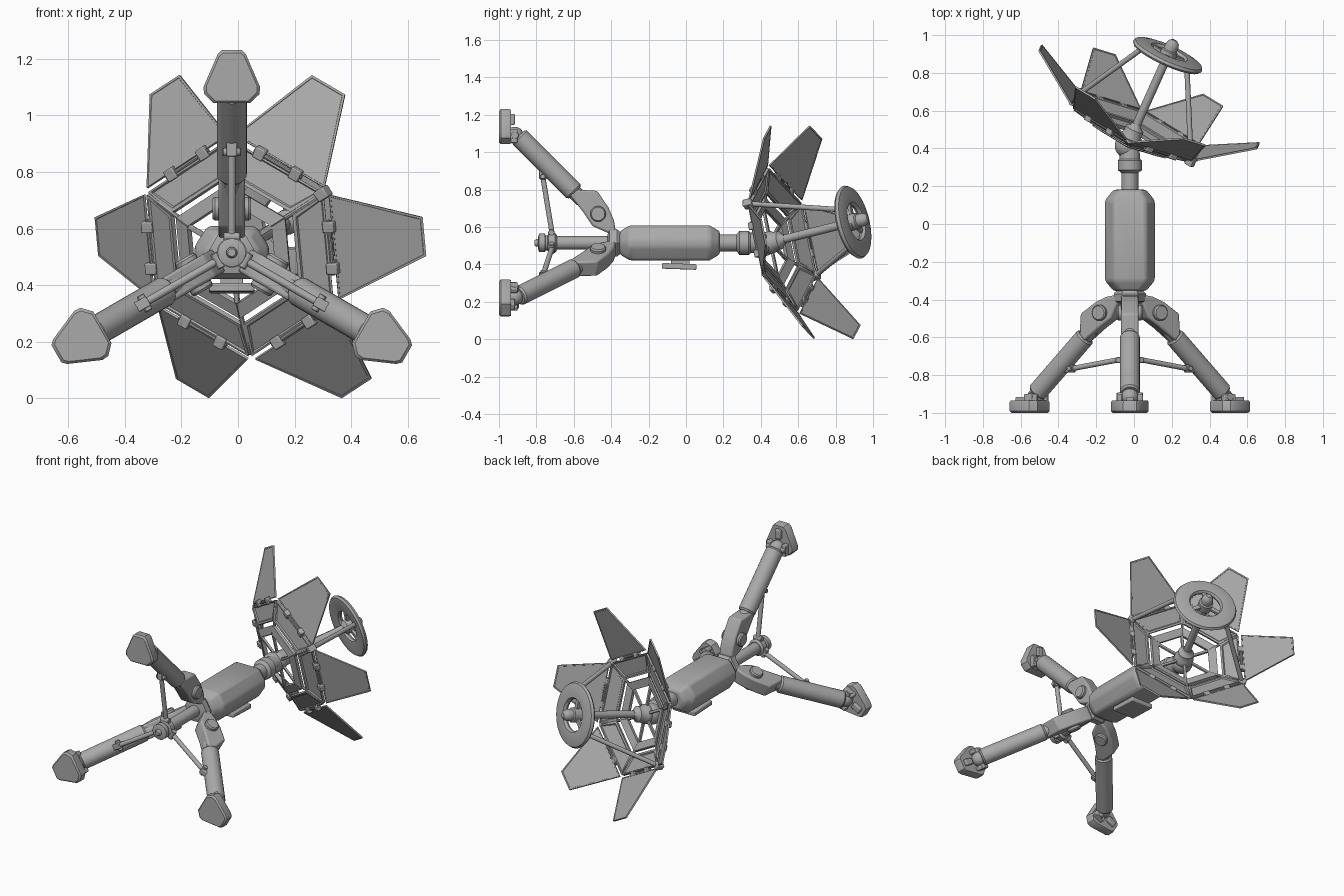
import bpy, bmesh, math
from mathutils import Matrix, Vector

if "Cube" in bpy.data.objects:
    bpy.data.objects.remove(bpy.data.objects["Cube"])

V = Vector
GREY = bpy.data.materials.new("mid_grey")
GREY.diffuse_color = (0.4, 0.4, 0.4, 1)
GREY.use_nodes = True
GREY.node_tree.nodes["Principled BSDF"].inputs["Base Color"].default_value = GREY.diffuse_color
I4 = Matrix.Identity(4)


def rot(deg, axis):
    return Matrix.Rotation(math.radians(deg), 4, axis)


def finish(name, bm, M, bevel=0):
    bmesh.ops.recalc_face_normals(bm, faces=bm.faces)
    me = bpy.data.meshes.new(name)
    bm.to_mesh(me)
    bm.free()
    me.materials.append(GREY)
    ob = bpy.data.objects.new(name, me)
    ob.matrix_world = M
    bpy.context.collection.objects.link(ob)
    if bevel:
        m = ob.modifiers.new("bevel", 'BEVEL')
        m.width, m.segments, m.limit_method = bevel, 2, 'ANGLE'
    bpy.ops.object.select_all(action='DESELECT')
    ob.select_set(True)
    bpy.context.view_layer.objects.active = ob
    bpy.ops.object.shade_smooth_by_angle(angle=math.radians(35))
    return ob


def loft(name, rings, M=I4, bevel=0, closed=False):
    """Skin a list of equal-length point loops."""
    bm = bmesh.new()
    vs = [[bm.verts.new(p) for p in r] for r in rings]
    n = len(vs[0])
    pairs = list(zip(vs, vs[1:])) + ([(vs[-1], vs[0])] if closed else [])
    for a, b in pairs:
        for i in range(n):
            j = (i + 1) % n
            bm.faces.new((a[i], a[j], b[j], b[i]))
    if not closed:
        bm.faces.new(vs[0])
        bm.faces.new(vs[-1])
    return finish(name, bm, M, bevel)


def prism(name, pts, y0, y1, M=I4, bevel=0):
    return loft(name, [[(x, y, z) for x, z in pts] for y in (y0, y1)], M, bevel)


def box(name, x, y, z, M=I4, bevel=0.004):
    return prism(name, [(x[0], z[0]), (x[1], z[0]), (x[1], z[1]), (x[0], z[1])], y[0], y[1], M, bevel)


def lathe(name, profile, M=I4, seg=24, closed=False):
    """Turn a (radius, y) profile around the local y axis."""
    ang = [2 * math.pi * i / seg for i in range(seg)]
    return loft(name, [[(r * math.cos(a), y, r * math.sin(a)) for a in ang] for r, y in profile], M, 0, closed)


def rod(name, a, b, r, M=I4, seg=14):
    a, b = V(a), V(b)
    q = V((0, 1, 0)).rotation_difference(b - a).to_matrix().to_4x4()
    L = (b - a).length
    return lathe(name, [(r * .85, 0), (r, r * .2), (r, L - r * .2), (r * .85, L)],
                 M @ Matrix.Translation(a) @ q, seg)


def ball(name, c, r, M=I4):
    prof = [(max(.0005, r * math.sin(t * math.pi / 10)), -r * math.cos(t * math.pi / 10)) for t in range(11)]
    return lathe(name, prof, M @ Matrix.Translation(c), 20)


def slab(name, pts, th, M=I4, inset=0, sink=0):
    """Flat plate from a 3D outline, optionally with sunken faces on both sides."""
    p = [V(q) for q in pts]
    nrm = (p[1] - p[0]).cross(p[2] - p[0]).normalized() * th / 2
    bm = bmesh.new()
    lo = [bm.verts.new(q - nrm) for q in p]
    hi = [bm.verts.new(q + nrm) for q in p]
    big = [bm.faces.new(lo), bm.faces.new(hi)]
    for i in range(len(p)):
        j = (i + 1) % len(p)
        bm.faces.new((lo[i], lo[j], hi[j], hi[i]))
    bmesh.ops.recalc_face_normals(bm, faces=bm.faces)
    if inset:
        for f in big:
            bmesh.ops.inset_region(bm, faces=[f], thickness=inset, depth=0)
            bmesh.ops.inset_region(bm, faces=[f], thickness=sink, depth=-sink)
    return finish(name, bm, M)


# ---- main body along y ----
AX = Matrix.Translation((-.022, 0, .515))
section = [(.132, -.022), (.132, .022), (.085, .094), (-.085, .094),
           (-.132, .022), (-.132, -.022), (-.085, -.094), (.085, -.094)]
loft("body", [[(x * s, y, z * s) for x, z in section]
              for y, s in ((-.355, .65), (-.30, 1), (.125, 1), (.182, .65))], AX, .014)
box("belly_plate", (-.08, .08), (-.125, .06), (-.142, -.112), AX @ rot(-2, 'X'), .006)
box("belly_mount", (-.04, .04), (-.08, .02), (-.12, -.08), AX)
lathe("neck", [(.045, .17), (.045, .27), (.05, .275), (.064, .285), (.064, .335),
               (.055, .345), (.05, .40)], AX)

# ---- tripod hub, centre rod and sliding collar ----
lathe("hub", [(.05, -.42), (.085, -.41), (.085, -.37), (.06, -.34)], AX, 6)
lathe("centre_rod", [(.036, -.76), (.036, -.40)], AX)
lathe("collar", [(.035, -.79), (.05, -.785), (.05, -.755), (.04, -.75), (.04, -.74),
                 (.053, -.735), (.053, -.70), (.04, -.69)], AX)
lathe("end_pin", [(.014, -.81), (.02, -.80), (.02, -.78)], AX, 12)

# ---- three legs, local z points outward from the axis ----
foot = [(-.035, .715), (.035, .715), (.05, .70), (.10, .585), (.098, .56), (.065, .528),
        (-.065, .528), (-.098, .56), (-.10, .585), (-.05, .70)]
knee = [(-.62, .255), (-.55, .165), (-.50, .09), (-.41, .05), (-.375, .06), (-.385, .12),
        (-.415, .19), (-.475, .278), (-.585, .285)]
for k in range(3):
    L = AX @ rot(120 * k, 'Y')
    S = L @ rot(90, 'Z')
    mid = .61
    loft("foot", [[(x * s, y, mid + (z - mid) * s) for x, z in foot]
                  for y, s in ((-1, .9), (-.99, 1), (-.945, 1), (-.935, .95))], L)
    box("foot_tread", (-.03, .03), (-1.0, -.99), (.56, .66), L)
    for s in (-1, 1):
        box("foot_lug", (s * .055 - .014, s * .055 + .014), (-.945, -.90), (.535, .61), L, .006)
    box("foot_toe", (-.02, .02), (-.945, -.915), (.63, .69), L, .006)
    rod("ankle_pin", (-.07, -.915, .575), (.07, -.915, .575), .022, L)
    ball("ankle_ball", (0, -.915, .575), .046, L)
    rod("leg", (0, -.895, .57), (0, -.595, .27), .053, L, 24)
    rod("leg_tip", (0, -.62, .295), (0, -.55, .225), .04, L, 18)
    prism("knee_bracket", knee, -.046, .046, S, .01)
    rod("knee_pivot", (-.068, -.47, .155), (.068, -.47, .155), .042, L, 20)
    rod("brace", (0, -.715, .045), (0, -.765, .35), .014, L)
    rod("brace_foot", (-.03, -.72, .055), (.03, -.72, .055), .017, L)
    rod("brace_head", (-.032, -.765, .355), (.032, -.765, .355), .014, L)
    box("brace_clamp", (-.018, .018), (-.785, -.745), (.34, .41), L)

# ---- tilted dish frame: local y is the dish axis ----
n = V((.40, .89, .22)).normalized()
u = (V((0, 0, 1)) - n * n.z).normalized()
v = n.cross(u)
D = Matrix((v, n, u)).transposed().to_4x4()
D.translation = (.004, .503, .53)

ball("dish_joint", (0, -.10, 0), .066, D)
lathe("dish_hub", [(.045, -.10), (.06, -.07), (.06, -.045), (.05, -.03), (.05, 0),
                   (.03, .015), (.025, .03)], D)

T30 = math.tan(math.radians(30))
for k in range(6):
    P = D @ rot(60 * k + 30, 'Y')      # faces a flat side
    Q = D @ rot(60 * k, 'Y')           # faces a corner

    def trapezoid(a1, y1, a2, y2, gap):
        w1, w2 = a1 * T30 - gap, a2 * T30 - gap
        return [(-w1, y1, a1), (w1, y1, a1), (w2, y2, a2), (-w2, y2, a2)]

    slab("dish_panel", trapezoid(.340, .015, .232, -.03, .006), .018, P, .014, .007)
    slab("inner_panel", trapezoid(.208, -.04, .160, -.055, 0), .022, P)
    rod("corner_rib", (0, .008, .385), (0, -.05, .19), .009, Q, 8)
    box("hub_spoke", (-.009, .009), (-.065, -.05), (.05, .185), Q, .003)
    # folding fin with hinge
    c, s = math.cos(math.radians(32)), math.sin(math.radians(32))
    outline = [(-.19, 0), (.19, 0), (.07, .325), (-.07, .325)]
    slab("fin", [(x, .02 + t * s, .357 + t * c) for x, t in outline], .010, P, .01, .0015)
    rod("hinge_rod", (-.10, .012, .35), (.10, .012, .35), .008, P, 10)
    for e in (-1, 1):
        box("hinge_block", (e * .075 - .02, e * .075 + .02), (-.004, .026), (.33, .372), P, .004)

# ---- feed: pole, ring, pod and two struts ----
F = .435
rod("feed_pole", (0, 0, 0), (0, F, 0), .023, D, 18)
lathe("feed_ring", [(.20, F), (.192, F + .015), (.15, F + .026), (.105, F + .024), (.095, F + .008),
                    (.10, F - .006), (.15, F - .014), (.19, F - .012)], D, 40, True)
lathe("feed_pod", [(.025, F - .04), (.045, F - .02), (.045, F + .03), (.036, F + .035),
                   (.036, F + .06), (.03, F + .08), (.015, F + .093)], D)
for k in range(3):
    box("ring_bar", (-.014, .014), (F - .006, F + .012), (.03, .11), D @ rot(120 * k, 'Y'), .003)
for a in (60, 240):
    R = D @ rot(a, 'Y')
    rod("feed_strut", (0, .01, .395), (0, F - .005, .14), .014, R)
    box("strut_clamp", (-.02, .02), (-.015, .035), (.37, .415), R, .005)
    ball("strut_end", (0, F - .01, .14), .018, R)
